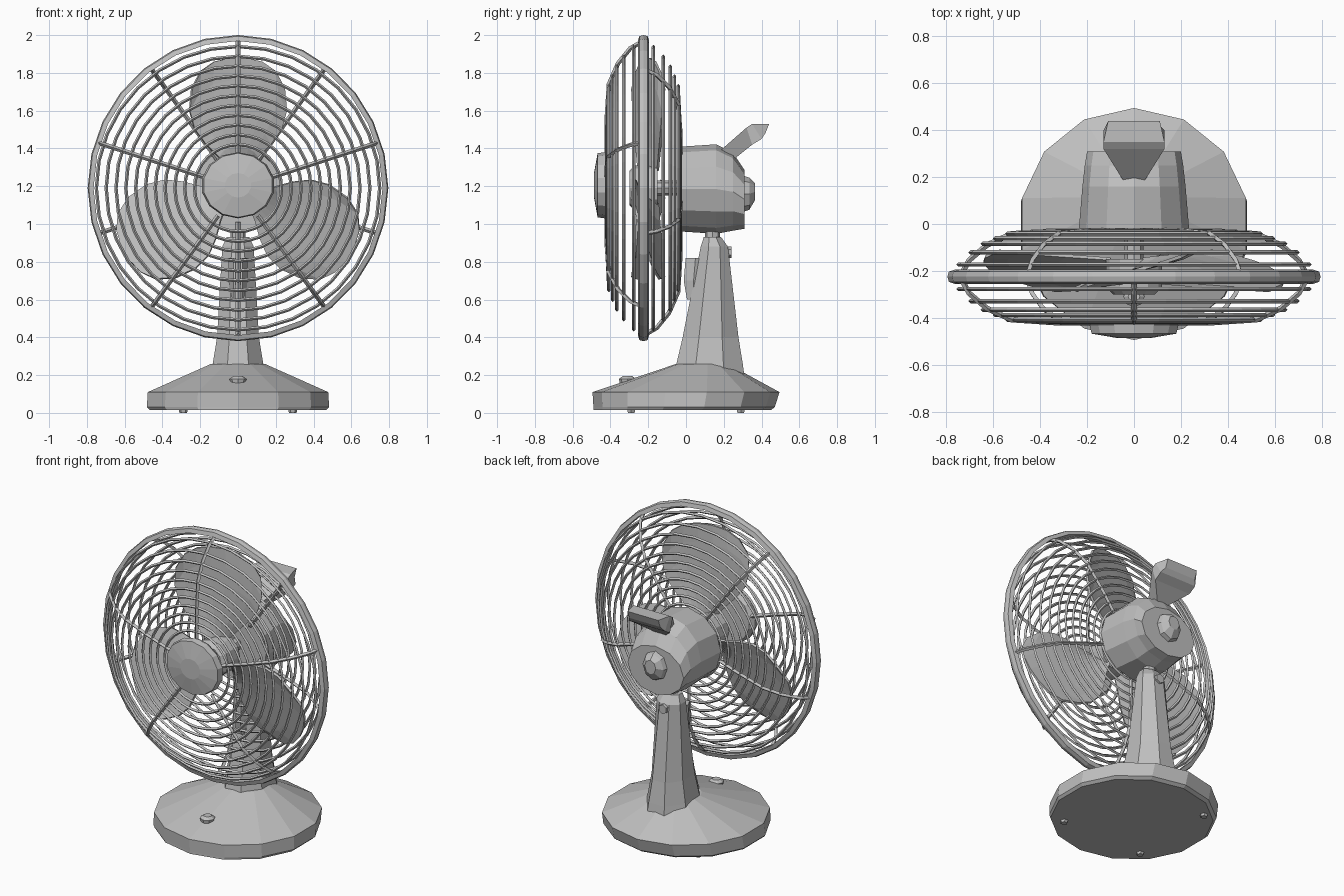
import bpy
import bmesh
from math import sin, cos, pi, radians

if "Cube" in bpy.data.objects:
    bpy.data.objects.remove(bpy.data.objects["Cube"])

GREY = (0.52, 0.52, 0.52, 1)
grey = bpy.data.materials.new("grey plastic")
grey.use_nodes = True
grey.diffuse_color = GREY
grey.node_tree.nodes["Principled BSDF"].inputs["Base Color"].default_value = GREY

HEAD_Z = 1.19    # height of the fan axis
RIM_Y = -0.225   # plane of the cage rim


def finish(name, bm):
    bmesh.ops.recalc_face_normals(bm, faces=bm.faces)
    mesh = bpy.data.meshes.new(name)
    bm.to_mesh(mesh)
    bm.free()
    mesh.materials.append(grey)
    obj = bpy.data.objects.new(name, mesh)
    bpy.context.collection.objects.link(obj)
    return obj


def loft(name, sections, closed=False):
    """Skin a row of equal-sized point loops, capped unless closed."""
    bm = bmesh.new()
    loops = [[bm.verts.new(p) for p in s] for s in sections]
    pairs = list(zip(loops, loops[1:]))
    if closed:
        pairs.append((loops[-1], loops[0]))
    else:
        bm.faces.new(loops[0])
        bm.faces.new(loops[-1])
    for a, b in pairs:
        for i in range(len(a)):
            j = (i + 1) % len(a)
            bm.faces.new((a[i], a[j], b[j], b[i]))
    return finish(name, bm)


def upright(cx, cy, z, rx, ry, n, turn=0.0):
    return [(cx + rx * cos(2 * pi * (i + turn) / n),
             cy + ry * sin(2 * pi * (i + turn) / n), z) for i in range(n)]


def facing(y, cz, rx, rz, n, turn=0.0):
    return [(rx * cos(2 * pi * (i + turn) / n + pi / 2), y,
             cz + rz * sin(2 * pi * (i + turn) / n + pi / 2)) for i in range(n)]


def wires(name, paths, thickness):
    """Square-section wire along (points, cyclic) paths, as one mesh."""
    curve = bpy.data.curves.new(name, "CURVE")
    curve.dimensions = "3D"
    curve.bevel_depth = thickness
    curve.bevel_resolution = 0
    for points, cyclic in paths:
        spline = curve.splines.new("POLY")
        spline.points.add(len(points) - 1)
        for sp, p in zip(spline.points, points):
            sp.co = (*p, 1)
        spline.use_cyclic_u = cyclic
        spline.use_smooth = False
    curve.materials.append(grey)
    obj = bpy.data.objects.new(name, curve)
    bpy.context.collection.objects.link(obj)
    bpy.ops.object.select_all(action="DESELECT")
    obj.select_set(True)
    bpy.context.view_layer.objects.active = obj
    bpy.ops.object.convert(target="MESH")


# Base: round foot sloping up to the neck
loft("base", [upright(0, -0.02, 0.015, 0.48, 0.47, 14, 0.5),
              upright(0, -0.01, 0.03, 0.495, 0.48, 14, 0.5),
              upright(0, 0, 0.11, 0.49, 0.495, 14, 0.5),
              upright(0, 0.085, 0.26, 0.145, 0.135, 14, 0.5)])
for i in range(3):
    a = radians(135 + 90 * i)
    x, y = 0.41 * cos(a), 0.41 * sin(a)
    loft(f"foot_{i + 1}", [upright(x, y, 0, 0.02, 0.02, 6),
                           upright(x, y, 0.02, 0.025, 0.025, 6)])
loft("base_button", [upright(0, -0.31, 0.13, 0.035, 0.035, 8),
                     upright(0, -0.31, 0.18, 0.045, 0.045, 8),
                     upright(0, -0.31, 0.195, 0.025, 0.025, 8)])

# Neck: tapered column with chamfered corners
loft("neck", [upright(0, 0.125, 0.19, 0.16, 0.20, 8, 0.5),
              upright(0, 0.125, 0.26, 0.145, 0.19, 8, 0.5),
              upright(0, 0.13, 0.40, 0.12, 0.16, 8, 0.5),
              upright(0, 0.15, 0.88, 0.09, 0.078, 8, 0.5),
              upright(0, 0.14, 0.93, 0.065, 0.05, 8, 0.5)])
loft("neck_joint", [upright(0, 0.14, 0.90, 0.04, 0.04, 8),
                    upright(0, 0.14, 1.0, 0.04, 0.04, 8)])
loft("neck_front_catch", [upright(0, 0.04, 0.60, 0.04, 0.04, 6),
                          upright(0, 0.04, 0.70, 0.05, 0.06, 6),
                          upright(0, 0.05, 0.82, 0.05, 0.06, 6)])
loft("neck_back_screw", [facing(0.18, 0.85, 0.035, 0.035, 6),
                         facing(0.24, 0.85, 0.03, 0.03, 6)])

# Motor housing with rear knob and tilt handle
loft("motor_housing", [facing(-0.02, 1.185, 0.235, 0.225, 12),
                       facing(0.16, 1.185, 0.22, 0.237, 12),
                       facing(0.25, 1.17, 0.21, 0.205, 12),
                       facing(0.31, 1.13, 0.20, 0.155, 12)])
loft("rear_knob", [facing(0.29, 1.16, 0.09, 0.10, 8),
                   facing(0.335, 1.16, 0.075, 0.085, 8),
                   facing(0.365, 1.17, 0.04, 0.045, 8)])


def slat(w, top, bottom):
    return [(-w, *top), (w, *top), (w, *bottom), (-w, *bottom)]


loft("handle", [slat(0.03, (0.16, 1.37), (0.25, 1.34)),
                slat(0.13, (0.32, 1.51), (0.35, 1.42)),
                slat(0.13, (0.35, 1.53), (0.40, 1.45)),
                slat(0.11, (0.44, 1.53), (0.42, 1.48))])

# Cage outer rim: flat band around the widest part
rim = []
for i in range(28):
    a = 2 * pi * i / 28 + pi / 2
    rim.append([(r * cos(a), RIM_Y + dy, HEAD_Z + 1.018 * r * sin(a))
                for r, dy in ((0.765, -0.03), (0.79, -0.022),
                              (0.796, 0), (0.79, 0.022), (0.765, 0.03))])
loft("cage_rim", rim, closed=True)

# Cage grilles: (radius, depth from rim plane) shell outline
SHELL = [(0.18, 0.195), (0.36, 0.195), (0.55, 0.183),
         (0.66, 0.135), (0.74, 0.07), (0.78, 0.0)]


def depth(r):
    for (r0, d0), (r1, d1) in zip(SHELL, SHELL[1:]):
        if r <= r1:
            return d0 + (d1 - d0) * (r - r0) / (r1 - r0)
    return 0.0


def on_shell(r, angle, side):
    return (r * cos(angle), RIM_Y + side * depth(r), HEAD_Z + r * sin(angle))


RINGS = 11
for name, side, first in (("front", -1, 90), ("back", 1, -90)):
    rings = []
    for k in range(RINGS):
        r = 0.23 + 0.52 * k / (RINGS - 1)
        rings.append(([on_shell(r, 2 * pi * i / 32, side) for i in range(32)], True))
    wires(f"{name}_grille_rings", rings, 0.009)
    spokes = [([on_shell(r, radians(first + 72 * k), side) for r, _ in SHELL], False)
              for k in range(5)]
    wires(f"{name}_grille_spokes", spokes, 0.012)

# Centre cap on the front grille
loft("front_cap", [facing(-0.405, 1.205, 0.17, 0.165, 14),
                   facing(-0.43, 1.205, 0.195, 0.175, 14),
                   facing(-0.468, 1.205, 0.185, 0.17, 14),
                   facing(-0.487, 1.205, 0.07, 0.065, 14)])

# Propeller: hub, shaft and three pitched blades
loft("blade_hub", [facing(-0.30, HEAD_Z, 0.09, 0.09, 12),
                   facing(-0.27, HEAD_Z, 0.12, 0.12, 12),
                   facing(-0.15, HEAD_Z, 0.12, 0.12, 12)])
loft("shaft", [facing(-0.16, HEAD_Z, 0.04, 0.04, 8),
               facing(0.0, HEAD_Z, 0.04, 0.04, 8)])


def blade(name, angle):
    bm = bmesh.new()
    grid = []
    for i in range(8):
        t = -1 + 2 * i / 7
        tip = 0.69 - 0.11 * abs(t) ** 3
        row = []
        for j in range(6):
            s = j / 5
            r = 0.10 + (tip - 0.10) * s
            a = angle + t * radians(25 + 12 * sin(pi * s))
            y = -0.20 - 0.085 * t * (0.6 + 0.4 * s)
            row.append(bm.verts.new((r * cos(a), y, HEAD_Z + r * sin(a))))
        grid.append(row)
    for a, b in zip(grid, grid[1:]):
        for j in range(5):
            bm.faces.new((a[j], a[j + 1], b[j + 1], b[j]))
    obj = finish(name, bm)
    solid = obj.modifiers.new("thickness", "SOLIDIFY")
    solid.thickness = 0.014
    solid.offset = 0


for k in range(3):
    blade(f"blade_{k + 1}", radians(90 + 120 * k))
